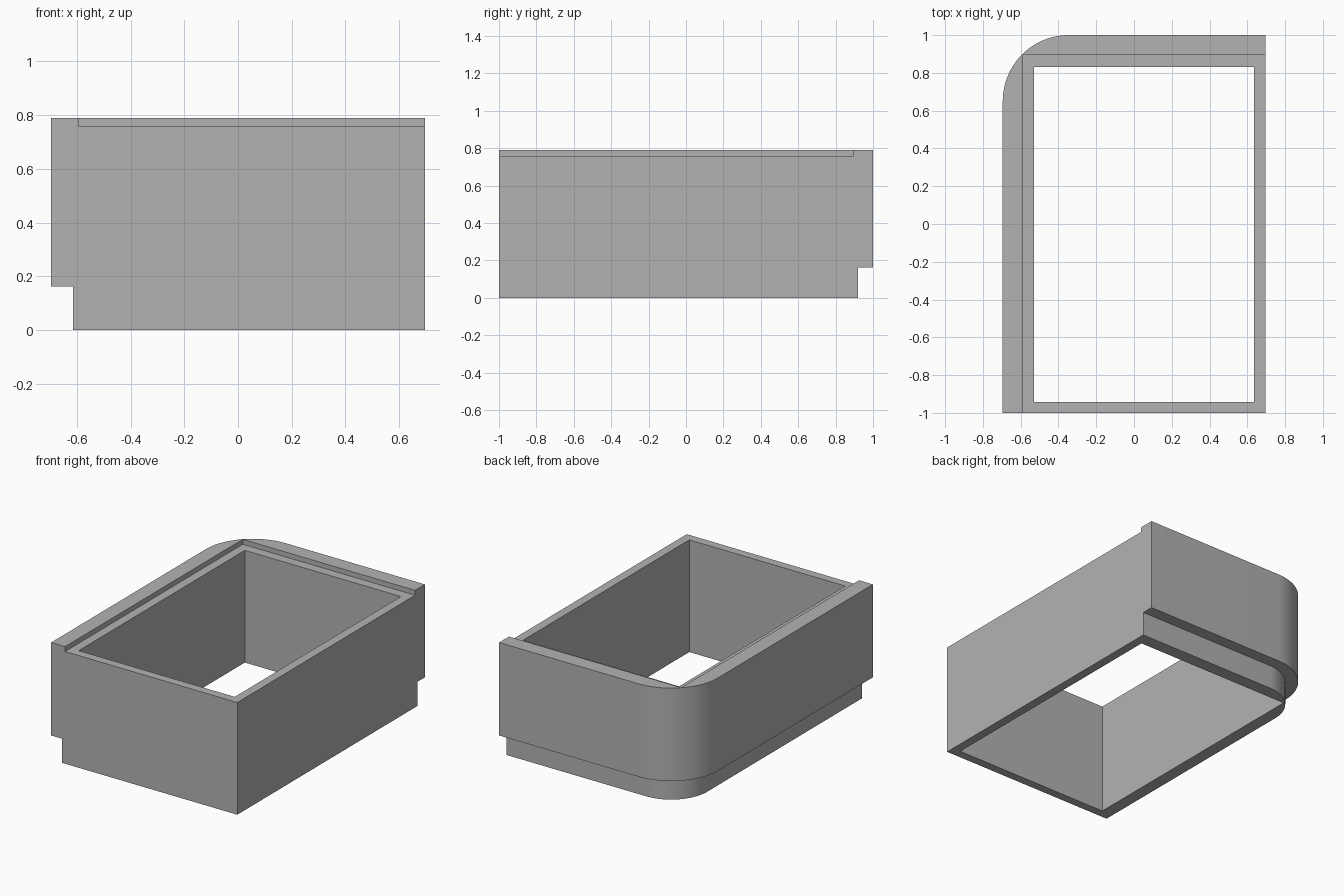
import bpy, bmesh, math

if "Cube" in bpy.data.objects:
    bpy.data.objects.remove(bpy.data.objects["Cube"])

TOP, RECESS, STEP = 0.79, 0.757, 0.163   # heights
LEFT, RIGHT, FRONT, BACK = -0.695, 0.695, -1.0, 1.0
RADIUS, INSET = 0.35, 0.081              # rounded corner, lower step depth
CX, CY = LEFT + RADIUS, BACK - RADIUS    # corner centre

grey = bpy.data.materials.new("grey")
grey.diffuse_color = (0.45, 0.45, 0.45, 1)
grey.use_nodes = True
grey.node_tree.nodes["Principled BSDF"].inputs["Base Color"].default_value = grey.diffuse_color


def arc(radius, steps=24):
    """Back left corner, from the left side round to the back."""
    angles = [math.pi - math.pi / 2 * i / steps for i in range(steps + 1)]
    return [(CX + radius * math.cos(a), CY + radius * math.sin(a)) for a in angles]


def prism(name, outline, z0, z1):
    bm = bmesh.new()
    face = bm.faces.new([bm.verts.new((x, y, z0)) for x, y in outline])
    out = bmesh.ops.extrude_face_region(bm, geom=[face])
    top = [v for v in out["geom"] if isinstance(v, bmesh.types.BMVert)]
    bmesh.ops.translate(bm, verts=top, vec=(0, 0, z1 - z0))
    bmesh.ops.recalc_face_normals(bm, faces=bm.faces)
    mesh = bpy.data.meshes.new(name)
    bm.to_mesh(mesh)
    bm.free()
    mesh.materials.append(grey)
    obj = bpy.data.objects.new(name, mesh)
    bpy.context.collection.objects.link(obj)
    return obj


def rect(x0, x1, y0, y1):
    return [(x0, y0), (x1, y0), (x1, y1), (x0, y1)]


# Main block with one rounded corner
frame = prism("frame", [(RIGHT, BACK), (RIGHT, FRONT), (LEFT, FRONT)] + arc(RADIUS), 0, TOP)

cutters = [
    # Opening through the middle
    prism("opening_cutter", rect(-0.53, 0.635, -0.942, 0.83), -0.2, 1),
    # Shallow top recess that leaves a raised lip on the left and back
    prism("recess_cutter", rect(-0.591, 0.9, -1.2, 0.895), RECESS, 1),
    # Lower step along the left and back
    prism("step_cutter", [(LEFT + INSET, -1.2)] + arc(RADIUS - INSET)
          + [(0.9, BACK - INSET), (0.9, 1.2), (-0.9, 1.2), (-0.9, -1.2)], -0.2, STEP),
]

bpy.context.view_layer.objects.active = frame
frame.select_set(True)
for cutter in cutters:
    mod = frame.modifiers.new(cutter.name, "BOOLEAN")
    mod.operation = "DIFFERENCE"
    mod.solver = "EXACT"
    mod.object = cutter
    bpy.ops.object.modifier_apply(modifier=mod.name)
    bpy.data.objects.remove(cutter)

bpy.ops.object.shade_smooth_by_angle(angle=math.radians(30))
